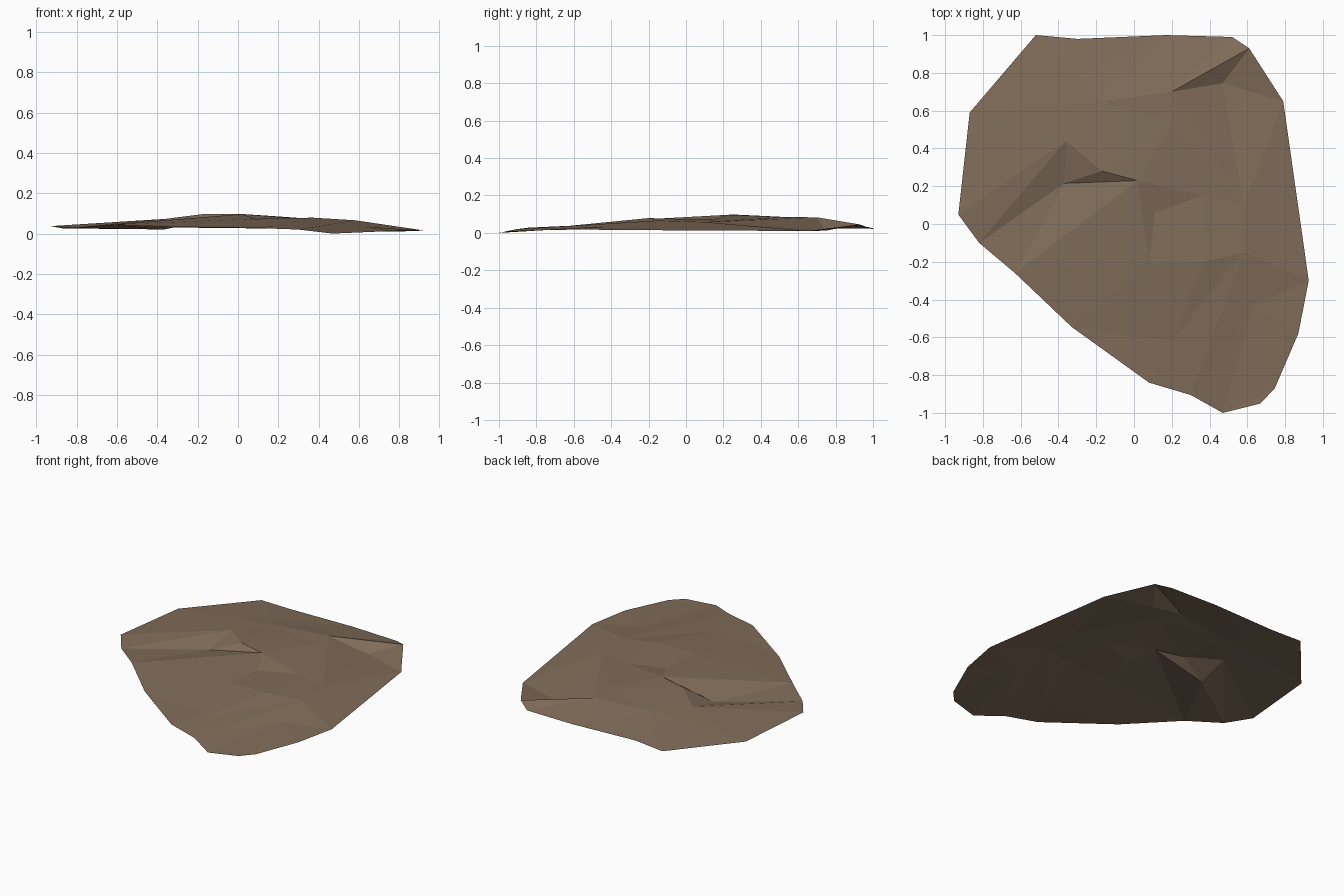
import bpy
from mathutils import Vector
from mathutils.geometry import delaunay_2d_cdt

if "Cube" in bpy.data.objects:
    bpy.data.objects.remove(bpy.data.objects["Cube"])

# Outer rim of the thin slab, walked clockwise seen from above
rim = [(-.52, 1, .022), (-.30, .98, .03), (.17, 1, .025), (.52, .99, .022),
       (.61, .93, .045), (.79, .65, .01), (.925, -.30, .015), (.87, -.58, .018),
       (.745, -.87, .012), (.67, -.95, .01), (.47, -1, 0), (.30, -.905, .02),
       (.08, -.84, .028), (-.33, -.545, .033), (-.63, -.26, .044),
       (-.82, -.10, .028), (-.93, .05, .037), (-.87, .59, .026)]

# Inner bumps and hollows
inner = {
    "pit": (-.37, .215, .02), "lip": (.02, .23, .097), "peak": (-.17, .28, .097),
    "crest": (-.36, .44, .073), "back_ridge": (.20, .70, .083),
    "back_hollow": (.47, .745, .012), "back_mid": (.20, .53, .085),
    "back_left": (-.40, .63, .062), "back_top": (-.28, .78, .055),
    "back_centre": (-.17, .65, .078), "dip": (.11, .06, .066),
    "mid_right": (.36, .15, .07), "right": (.58, .10, .058),
    "knob": (.37, -.20, .079), "right_knob": (.58, -.15, .066),
    "front_right": (.63, -.43, .034), "front": (.20, -.62, .038),
    "middle": (.08, -.21, .073),
}
names = list(inner)


def at(key):
    """Index of a named inner point, or of a rim point given by number."""
    return key if isinstance(key, int) else len(rim) + names.index(key)


# Creases that the triangles have to follow
creases = [("pit", "lip"), ("pit", "peak"), ("peak", "lip"), ("pit", "crest"),
           ("crest", "peak"), ("crest", 15), ("pit", 15), ("pit", 14),
           ("lip", 14), ("middle", 14), ("middle", 13), ("back_ridge", 4),
           ("back_ridge", "back_hollow"), ("back_hollow", 4), ("back_hollow", 5),
           ("back_left", 17), ("back_ridge", "back_mid"), ("back_mid", "right"),
           ("back_ridge", "right"), ("right", 5), ("dip", "mid_right"),
           ("mid_right", "right"), ("dip", "knob"), ("knob", "right_knob"),
           ("knob", "front"), ("right_knob", "front"), ("right_knob", 11),
           ("right_knob", "front_right"), ("right_knob", 6), ("front_right", 6),
           ("front_right", 10), ("right", 6)]

points = rim + list(inner.values())
count = len(rim)
edges = [(i, (i + 1) % count) for i in range(count)]
edges += [(at(a), at(b)) for a, b in creases]
flat, _, faces, origin, _, _ = delaunay_2d_cdt(
    [Vector(p[:2]) for p in points], edges, [], 1, 1e-5)


def height(i):
    """Height of a triangulated point; crossings take a weighted mean."""
    if origin[i]:
        return points[origin[i][0]][2]
    w = [1 / ((flat[i] - Vector(p[:2])).length_squared + 1e-6) ** 2 for p in points]
    return sum(k * p[2] for k, p in zip(w, points)) / sum(w)


# Rock slab as a single faceted sheet with upward faces
mesh = bpy.data.meshes.new("rock_slab")
mesh.from_pydata([(v.x, v.y, height(i)) for i, v in enumerate(flat)], [], faces)
mesh.update()
if sum(p.normal.z for p in mesh.polygons) < 0:
    mesh.flip_normals()
slab = bpy.data.objects.new("rock_slab", mesh)
bpy.context.collection.objects.link(slab)

# Brown stone colour
stone = bpy.data.materials.new("brown_stone")
stone.diffuse_color = (.22, .153, .102, 1)
stone.use_nodes = True
stone.node_tree.nodes["Principled BSDF"].inputs["Base Color"].default_value = stone.diffuse_color
mesh.materials.append(stone)
